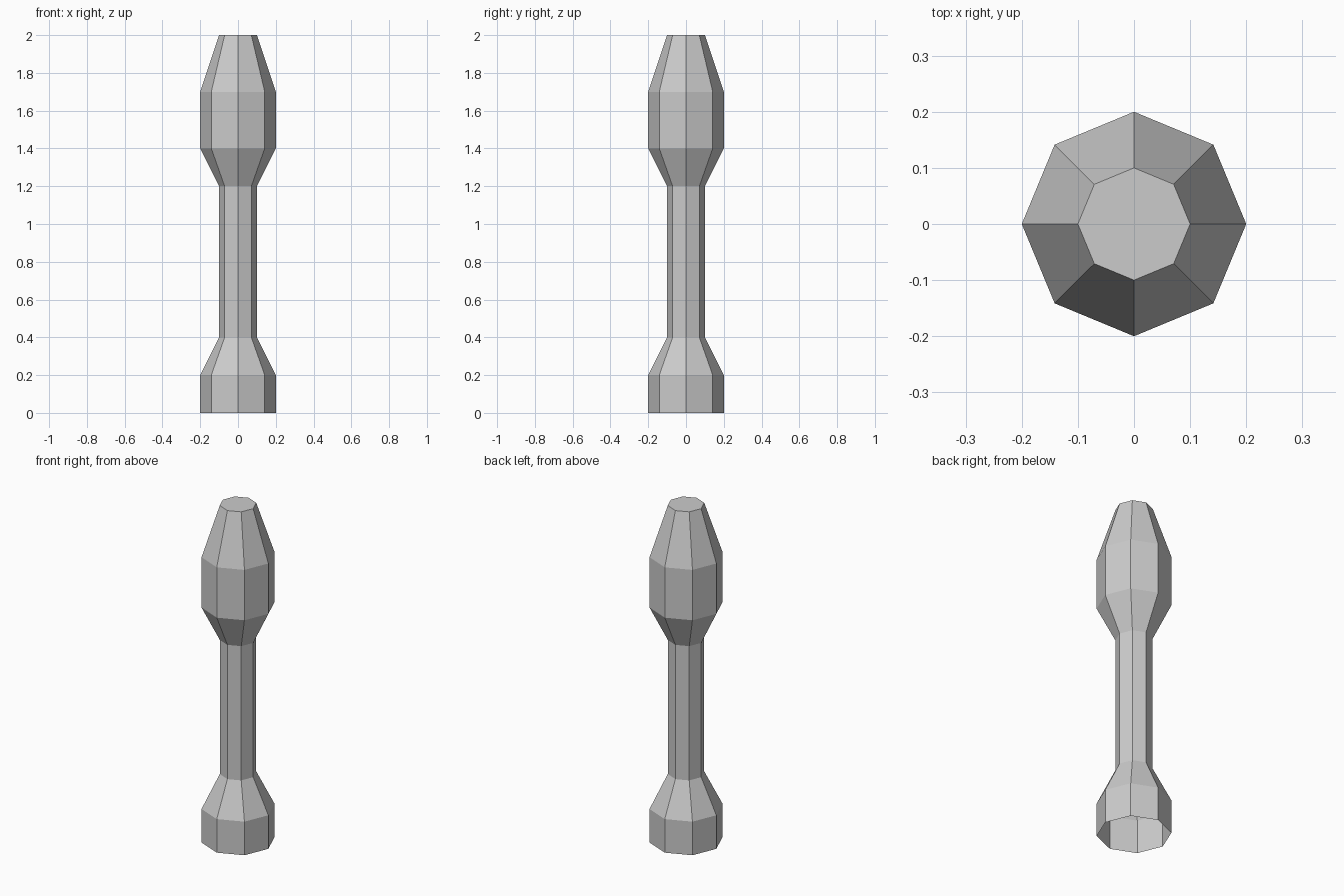
import bpy, bmesh
from math import cos, sin, tau

if "Cube" in bpy.data.objects:
    bpy.data.objects.remove(bpy.data.objects["Cube"])

SIDES = 8
# Profile from the base up: (radius, height)
PROFILE = [(0.2, 0.0), (0.2, 0.2), (0.1, 0.4), (0.1, 1.2),
           (0.2, 1.4), (0.2, 1.7), (0.1, 2.0)]

bm = bmesh.new()

# Octagonal rings along the profile
rings = [[bm.verts.new((r * cos(tau * i / SIDES), r * sin(tau * i / SIDES), z))
          for i in range(SIDES)] for r, z in PROFILE]

# Side walls
for low, high in zip(rings, rings[1:]):
    for i in range(SIDES):
        j = (i + 1) % SIDES
        bm.faces.new((low[i], low[j], high[j], high[i]))

# Flat top cap; the underside stays open
bm.faces.new(rings[-1])

mesh = bpy.data.meshes.new("turned_post")
bm.to_mesh(mesh)
bm.free()
bpy.context.collection.objects.link(bpy.data.objects.new("turned_post", mesh))
